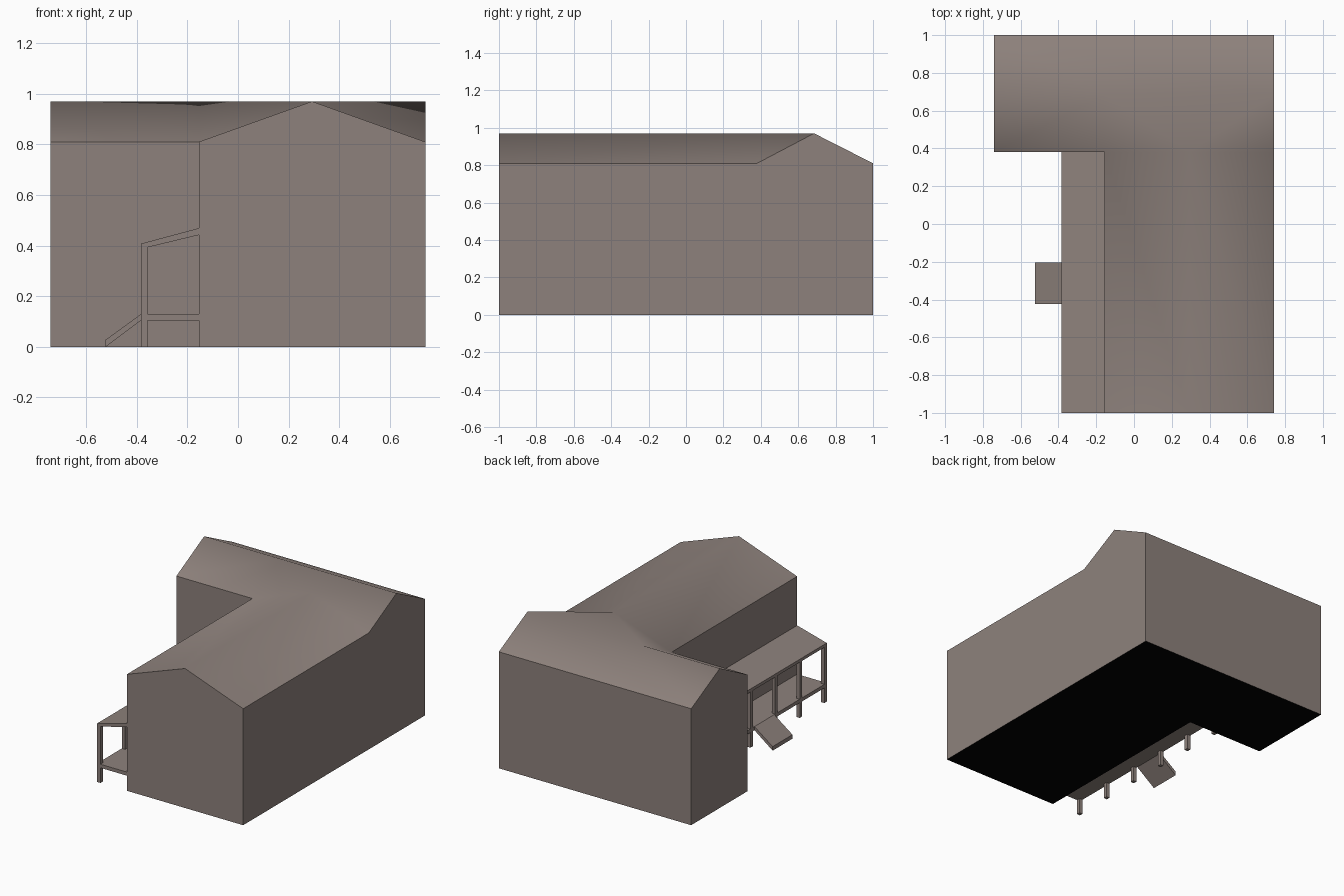
import bpy, bmesh, math

if "Cube" in bpy.data.objects:
    bpy.data.objects.remove(bpy.data.objects["Cube"])


def material(name, rgb):
    m = bpy.data.materials.new(name)
    m.diffuse_color = (*rgb, 1)
    m.use_nodes = True
    m.node_tree.nodes["Principled BSDF"].inputs["Base Color"].default_value = m.diffuse_color
    return m


TAUPE = material("taupe", (0.27, 0.222, 0.202))
BLACK = material("black underside", (0.0, 0.0, 0.0))


def add_object(name, bm):
    bmesh.ops.recalc_face_normals(bm, faces=bm.faces)
    me = bpy.data.meshes.new(name)
    bm.to_mesh(me)
    bm.free()
    ob = bpy.data.objects.new(name, me)
    bpy.context.collection.objects.link(ob)
    me.materials.append(TAUPE)
    return ob


def extrude_xz(name, profile, y0, y1):
    """Solid from an x-z outline, running from y0 to y1."""
    bm = bmesh.new()
    a = [bm.verts.new((x, y0, z)) for x, z in profile]
    b = [bm.verts.new((x, y1, z)) for x, z in profile]
    n = len(profile)
    bm.faces.new(a)
    bm.faces.new(b[::-1])
    for i in range(n):
        j = (i + 1) % n
        bm.faces.new((a[i], b[i], b[j], a[j]))
    return add_object(name, bm)


# House: L-shaped plan, walls raised to the eaves
L, W, R = -0.74, -0.155, 0.74       # left end, wing wall, right wall
F, M, B = -1.0, 0.38, 1.0           # front, inner corner, back
EAVE, RIDGE, RX, RY = 0.81, 0.97, 0.2925, 0.685
plan = [(W, F), (R, F), (R, M), (R, B), (L, B), (L, M), (W, M)]
bm = bmesh.new()
low = [bm.verts.new((x, y, 0)) for x, y in plan]
top = [bm.verts.new((x, y, EAVE)) for x, y in plan]
wf, rf, rm, rb, lb, lm, wm = top
apex_f, apex_m, end_r, mid, end_l = [bm.verts.new((x, y, RIDGE)) for x, y in
    [(RX, F), (RX, M), (R, RY), (W, RY), (L, RY)]]
for i in range(7):
    j = (i + 1) % 7
    bm.faces.new((low[i], low[j], top[j], top[i]))
bm.faces.new(low[::-1])
# Gables, roof slopes and the junction of the two ridges
for f in [(wf, rf, apex_f), (rm, rb, end_r), (lb, lm, end_l),
          (rf, rm, apex_m, apex_f), (wm, wf, apex_f, apex_m),
          (lm, wm, mid, end_l), (wm, apex_m, mid),
          (rm, end_r, apex_m), (mid, apex_m, end_r),
          (rb, lb, end_l, mid, end_r)]:
    bm.faces.new(f)
house = add_object("house", bm)
house.data.materials.append(BLACK)
for p in house.data.polygons:
    if p.normal.z < -0.9:
        p.material_index = 1
bpy.context.view_layer.objects.active = house
house.select_set(True)
bpy.ops.object.shade_smooth_by_angle(angle=math.radians(58))

# Porch: roof, deck, posts and entry ramp
P = -0.383
extrude_xz("porch_roof", [(P, 0.387), (W, 0.442), (W, 0.469), (P, 0.408)], F, M)
extrude_xz("porch_deck", [(P, 0.105), (W, 0.105), (W, 0.13), (P, 0.13)], F, M)
for i in range(6):
    y = F + i * (M - F - 0.026) / 5
    extrude_xz(f"porch_post_{i + 1}",
               [(P, 0), (P + 0.025, 0), (P + 0.025, 0.395), (P, 0.39)], y, y + 0.026)
extrude_xz("entry_ramp", [(-0.523, 0), (P, 0.105), (P, 0.13), (-0.523, 0.028)],
           -0.423, -0.205)
